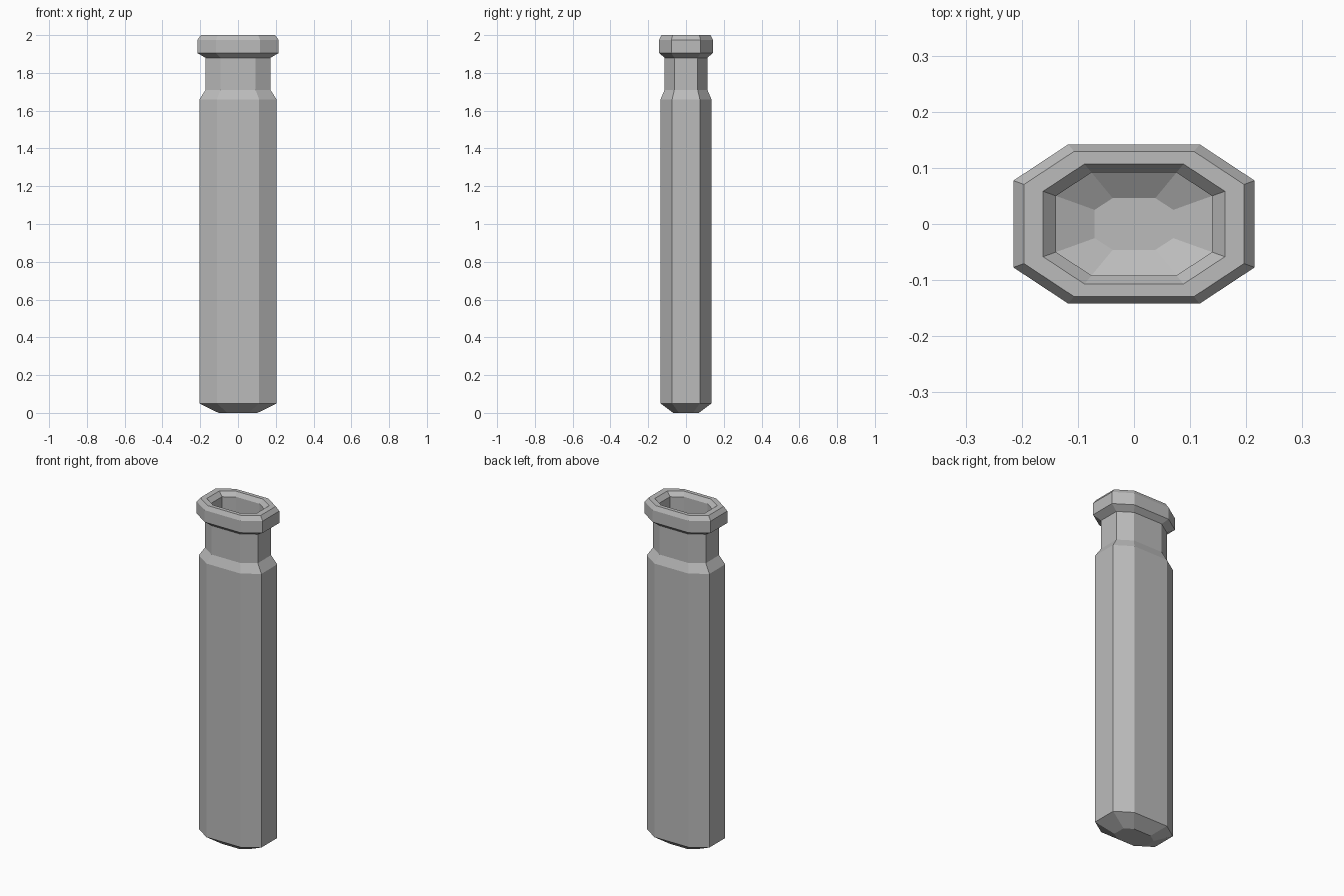
import bpy
import bmesh

cube = bpy.data.objects.get("Cube")
if cube:
    bpy.data.objects.remove(cube, do_unlink=True)

ASPECT = 0.66   # depth relative to width
CORNER = 0.545  # where the diagonal corner cuts start


def grey_material():
    mat = bpy.data.materials.new("plain grey")
    colour = (0.5, 0.5, 0.5, 1)
    mat.use_nodes = True
    mat.diffuse_color = colour
    for node in mat.node_tree.nodes:
        if node.type == "BSDF_PRINCIPLED":
            node.inputs["Base Color"].default_value = colour
    return mat


def octagon(bm, radius, z):
    """Ring of eight vertices: a rectangle with cut corners."""
    c = CORNER
    outline = [(1, -c), (1, c), (c, 1), (-c, 1), (-1, c), (-1, -c), (-c, -1), (c, -1)]
    return [bm.verts.new((radius * x, radius * ASPECT * y, z)) for x, y in outline]


def loft(name, profile, mat):
    """Join rings along a (half width, height) profile and cap both ends."""
    bm = bmesh.new()
    rings = [octagon(bm, r, z) for r, z in profile]
    for low, high in zip(rings, rings[1:]):
        for i in range(len(low)):
            j = (i + 1) % len(low)
            bm.faces.new((low[i], low[j], high[j], high[i]))
    bm.faces.new(rings[0][::-1])
    bm.faces.new(rings[-1])
    bmesh.ops.recalc_face_normals(bm, faces=bm.faces)
    mesh = bpy.data.meshes.new(name)
    bm.to_mesh(mesh)
    bm.free()
    mesh.materials.append(mat)
    obj = bpy.data.objects.new(name, mesh)
    bpy.context.collection.objects.link(obj)
    return obj


# Outside: base bevel, body, shoulder, neck, lip
outside = [
    (0.103, 0), (0.204, 0.05), (0.204, 1.66), (0.172, 1.71),
    (0.172, 1.88), (0.215, 1.905), (0.215, 1.975), (0.196, 2),
]
# Inside: mouth bevel, neck bore, shoulder, body cavity, floor
inside = [
    (0.162, 2), (0.139, 1.975), (0.139, 1.70),
    (0.171, 1.65), (0.171, 0.075), (0.07, 0.03),
]
loft("bottle", outside + inside, grey_material())
